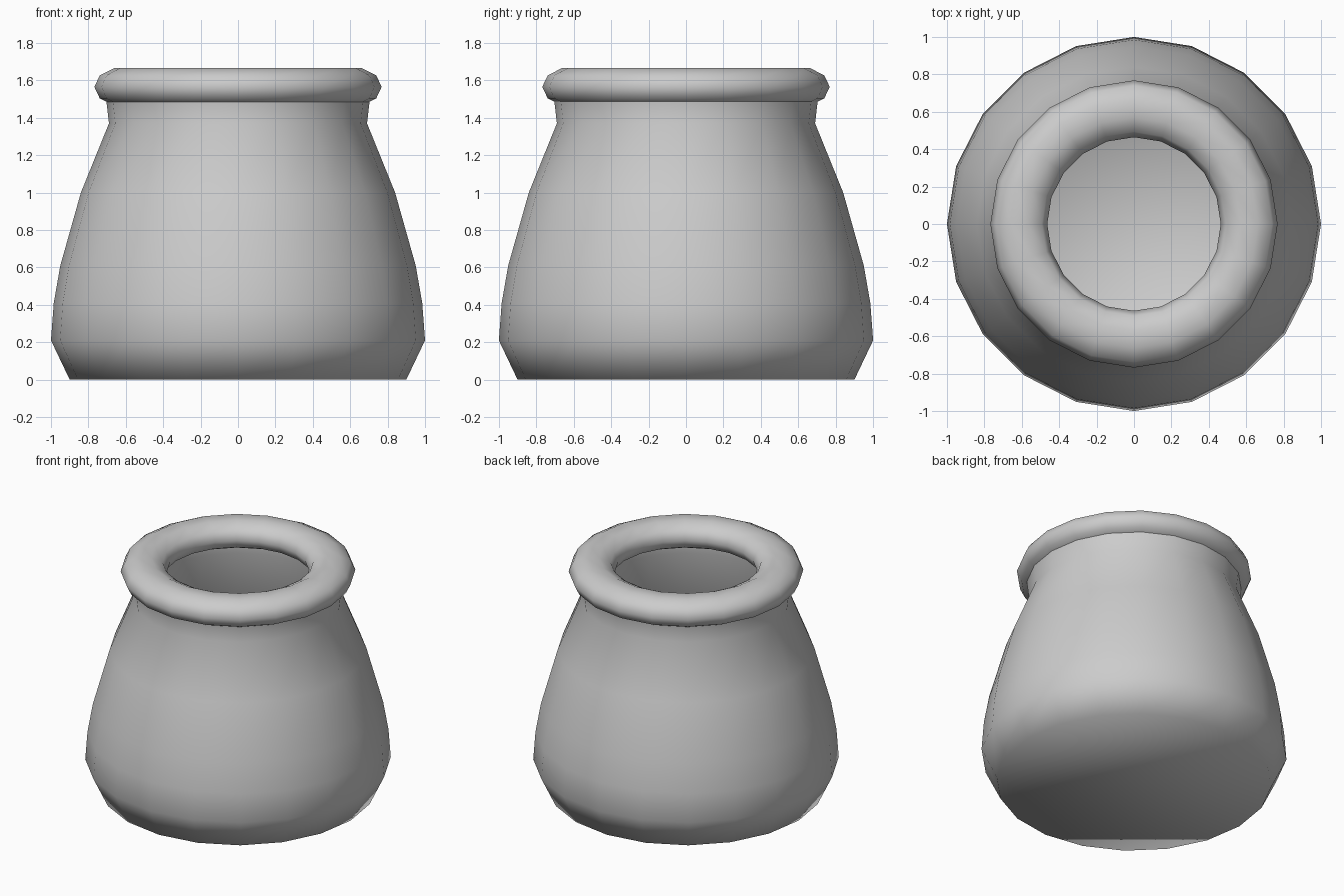
import bpy, bmesh
from math import cos, sin, tau

if "Cube" in bpy.data.objects:
    bpy.data.objects.remove(bpy.data.objects["Cube"])

SIDES = 20


def lathe(name, profile, closed=False, floor=False):
    """Revolve an (r, z) profile around z with smooth shading."""
    bm = bmesh.new()
    rings = [[bm.verts.new((r * cos(tau * i / SIDES), r * sin(tau * i / SIDES), z))
              for i in range(SIDES)] for r, z in profile]
    pairs = list(zip(rings, rings[1:]))
    if closed:
        pairs.append((rings[-1], rings[0]))
    for lo, hi in pairs:
        for i in range(SIDES):
            j = (i + 1) % SIDES
            bm.faces.new((lo[i], lo[j], hi[j], hi[i]))
    if floor:
        bm.faces.new(rings[0][::-1])
    for f in bm.faces:
        f.smooth = True
    mesh = bpy.data.meshes.new(name)
    bm.to_mesh(mesh)
    bm.free()
    obj = bpy.data.objects.new(name, mesh)
    bpy.context.collection.objects.link(obj)
    return obj


# hollow pot body, open at the neck
lathe("pot_body", [(0.9, 0), (1.0, 0.21), (0.985, 0.41), (0.95, 0.61),
                   (0.84, 1.0), (0.69, 1.37), (0.705, 1.5)], floor=True)

# flattened ring around the mouth
lathe("pot_rim", [(0.616 + 0.152 * cos(tau * k / 10), 1.565 + 0.105 * sin(tau * k / 10))
                  for k in range(10)], closed=True)
